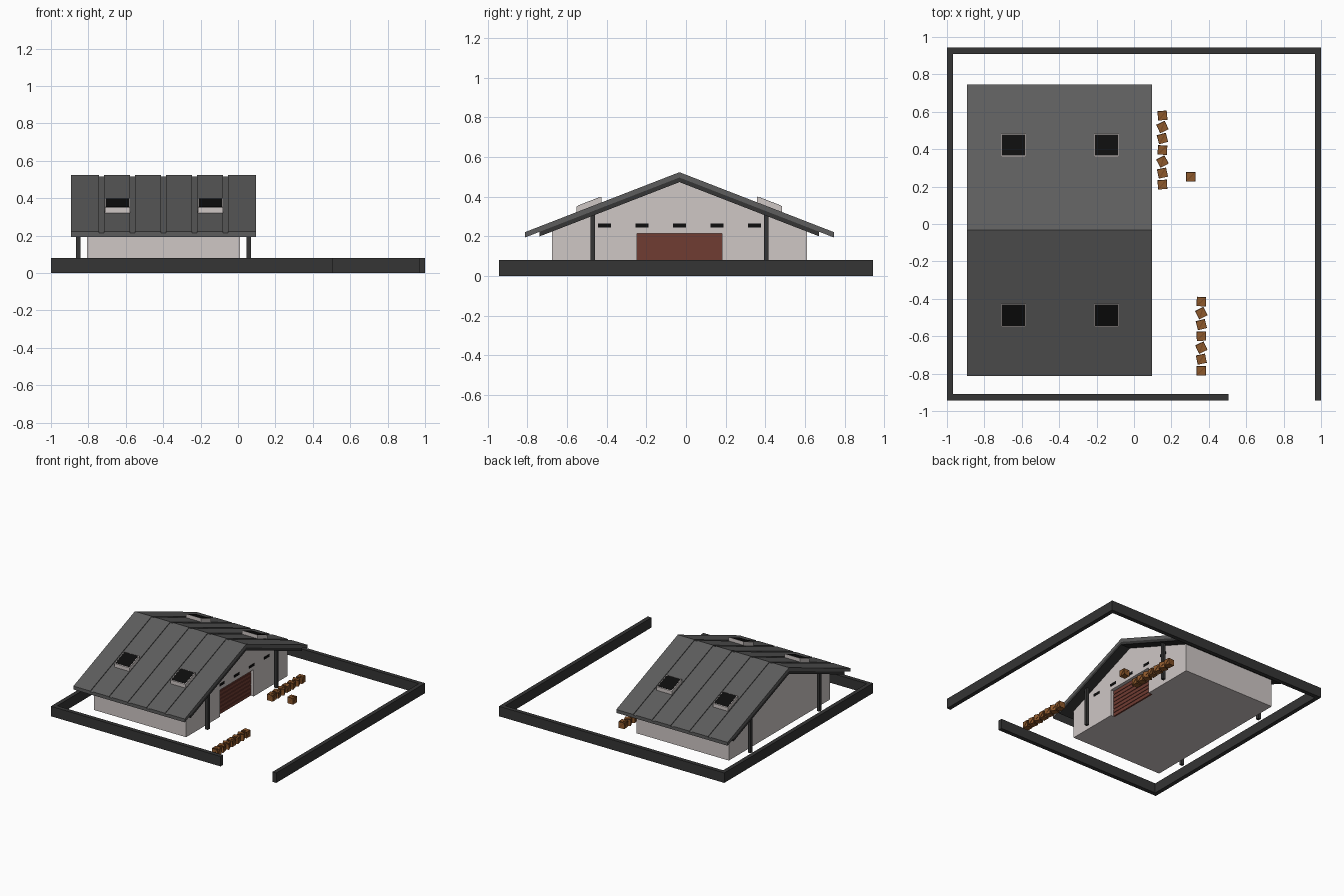
import bpy, bmesh, math

if "Cube" in bpy.data.objects:
    bpy.data.objects.remove(bpy.data.objects["Cube"])

YC = -0.033            # ridge line
RIDGE, SLOPE = 0.523, 0.388


def mat(name, r, g, b):
    m = bpy.data.materials.new(name)
    m.diffuse_color = (r, g, b, 1)
    m.use_nodes = True
    m.node_tree.nodes["Principled BSDF"].inputs["Base Color"].default_value = m.diffuse_color
    return m


DARK = mat("dark_metal", 0.035, 0.035, 0.035)
ROOF = mat("roof_grey", 0.11, 0.11, 0.11)
WALL = mat("plaster", 0.62, 0.57, 0.56)
DOOR = mat("door_red", 0.16, 0.045, 0.032)
GLASS = mat("black_glass", 0.004, 0.004, 0.004)
WOOD = mat("crate_wood", 0.27, 0.10, 0.025)
WOOD2 = mat("crate_frame", 0.20, 0.07, 0.018)


def add(name, bm, m):
    bmesh.ops.recalc_face_normals(bm, faces=bm.faces)
    me = bpy.data.meshes.new(name)
    bm.to_mesh(me)
    bm.free()
    ob = bpy.data.objects.new(name, me)
    bpy.context.collection.objects.link(ob)
    me.materials.append(m)
    return ob


def prism(name, pts, x0, x1, m):
    """Extrude a (y, z) profile along x."""
    bm = bmesh.new()
    f = bm.faces.new([bm.verts.new((x0, y, z)) for y, z in pts])
    r = bmesh.ops.extrude_face_region(bm, geom=[f])
    vs = [v for v in r["geom"] if isinstance(v, bmesh.types.BMVert)]
    bmesh.ops.translate(bm, verts=vs, vec=(x1 - x0, 0, 0))
    return add(name, bm, m)


def box(name, x0, x1, y0, y1, z0, z1, m):
    return prism(name, [(y0, z0), (y1, z0), (y1, z1), (y0, z1)], x0, x1, m)


def roof_z(y, drop=0.0):
    return RIDGE - SLOPE * abs(y - YC) - drop


def chevron(name, half, top, bottom, x0, x1, m):
    ys = (YC - half, YC, YC + half)
    pts = [(y, roof_z(y, top)) for y in ys] + [(y, roof_z(y, bottom)) for y in reversed(ys)]
    return prism(name, pts, x0, x1, m)


# perimeter wall with a gateway at the front right
H, T, Y = 0.08, 0.033, 0.943
box("fence_left", -1, -1 + T, -Y, Y, 0, H, DARK)
box("fence_right", 1 - T, 1, -Y, Y, 0, H, DARK)
box("fence_back", -1 + T, 1 - T, Y - T, Y, 0, H, DARK)
box("fence_front", -1 + T, 0.505, -Y, -Y + T, 0, H, DARK)

# house body with a recessed doorway
XF = 0.012
y0, y1 = YC - 0.642, YC + 0.642
body = prism("house_body", [(y0, 0), (y1, 0), (y1, roof_z(y1, 0.048)),
                            (YC, roof_z(YC, 0.048)), (y0, roof_z(y0, 0.048))], -0.807, XF, WALL)
cut = box("doorway_cutter", XF - 0.035, XF + 0.1, YC - 0.215, YC + 0.215, -0.05, 0.215, WALL)
cut.hide_render = True
cut.hide_viewport = True
mod = body.modifiers.new("doorway", "BOOLEAN")
mod.operation, mod.object, mod.solver = "DIFFERENCE", cut, "EXACT"

# slatted door
N = 7
for i in range(N):
    z = 0.215 * i / N
    box("door_slat", XF - 0.035, XF - 0.024, YC - 0.215, YC + 0.215, z + 0.001, z + 0.215 / N - 0.003, DOOR)
box("door_backing", XF - 0.036, XF - 0.03, YC - 0.215, YC + 0.215, 0, 0.215, DOOR)

# slit windows over the door
for i in range(-2, 3):
    c = YC + i * 0.189
    box("slit_window", XF - 0.01, XF + 0.003, c - 0.032, c + 0.032, 0.245, 0.265, GLASS)

# two-layer roof, upper layer split into panels by grooves
RX0, RX1 = -0.892, 0.096
chevron("roof_under_layer", 0.704, 0.027, 0.05, RX0, RX1, DARK)
chevron("roof_slab", 0.779, 0.006, 0.027, RX0, RX1, ROOF)
grooves = [-0.730 + 0.166 * i for i in range(5)]
starts = [RX0] + [g + 0.013 for g in grooves]
ends = [g - 0.013 for g in grooves] + [RX1]
for a, b in zip(starts, ends):
    chevron("roof_panel", 0.779, 0.0, 0.006, a, b, ROOF)

# skylights on both slopes
for s in (-1, 1):
    for cx in (-0.645, -0.147):
        def sky(name, a, b, w, low, high, m):
            ya, yb = YC + s * a, YC + s * b
            prism(name, [(ya, roof_z(ya, -low)), (yb, roof_z(yb, -low)),
                         (yb, roof_z(yb, -high)), (ya, roof_z(ya, -high))], cx - w, cx + w, m)
        sky("skylight_frame", 0.392, 0.518, 0.067, -0.01, 0.029, WALL)
        sky("skylight_glass", 0.398, 0.512, 0.061, 0.02, 0.0305, GLASS)

# roof posts
for x in (-0.853, 0.058):
    for s in (-1, 1):
        y = YC + s * 0.437
        box("roof_post", x - 0.012, x + 0.012, y - 0.012, y + 0.012, 0, 0.312, DARK)


def crate(x, y, deg, s=0.05):
    """Crate with sunk panels and a diagonal brace on the top and sides."""
    bm = bmesh.new()
    bmesh.ops.create_cube(bm, size=s)
    bmesh.ops.inset_individual(bm, faces=bm.faces[:], thickness=s * 0.13, depth=0)
    inner = [f for f in bm.faces if f.calc_area() > 0.4 * s * s]
    for f in inner:
        bmesh.ops.translate(bm, verts=f.verts[:], vec=f.normal * (-s * 0.06))
    ob = add("crate", bm, WOOD)
    ob.data.materials.append(WOOD2)
    for p in ob.data.polygons:
        p.material_index = 0 if p.area > 0.4 * s * s else 1
    ob.location = (x, y, s / 2)
    ob.rotation_euler.z = math.radians(deg)
    # braces
    k, w, d = s * 0.37, s * 0.09, s * 0.49
    for ax in range(5):
        b = bmesh.new()
        q = [(-k, -k), (-k + w, -k), (k, k - w), (k, k), (k - w, k), (-k, -k + w)]
        lo = [b.verts.new((u, v, s * 0.43)) for u, v in q]
        hi = [b.verts.new((u, v, d)) for u, v in q]
        b.faces.new(lo)
        b.faces.new(hi)
        for i in range(6):
            j = (i + 1) % 6
            b.faces.new((lo[i], lo[j], hi[j], hi[i]))
        br = add("crate_brace", b, WOOD2)
        br.parent = ob
        if ax:
            br.rotation_euler = (math.pi / 2, 0, ax * math.pi / 2)


turns = [5, 25, 15, -3, 28, 12, 3]
for i, t in enumerate(turns):
    crate(0.152, 0.58 - 0.0615 * i, t)
for i, t in enumerate([-3, 27, 14, 2, 25, 12, 0]):
    crate(0.36, -0.415 - 0.0615 * i, t)
crate(0.303, 0.253, 0)
